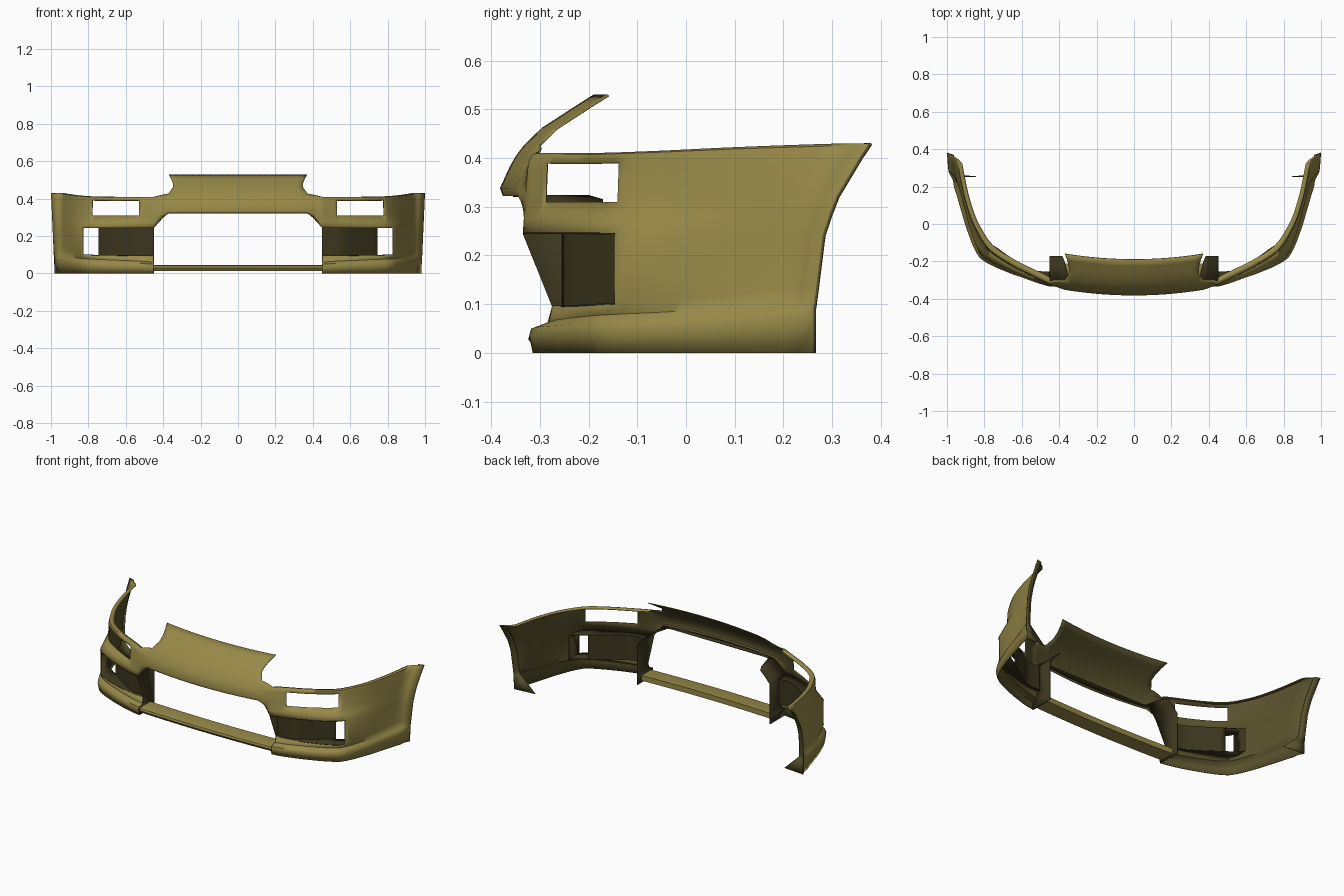
import bpy, bmesh, math
from mathutils import Vector as V

if "Cube" in bpy.data.objects:
    bpy.data.objects.remove(bpy.data.objects["Cube"])


def material(name, rgb):
    m = bpy.data.materials.new(name)
    m.diffuse_color = (*rgb, 1)
    m.use_nodes = True
    m.node_tree.nodes["Principled BSDF"].inputs["Base Color"].default_value = m.diffuse_color
    return m


paint = material("gold_paint", (.31, .25, .065))
inside = material("inner_face", (.1, .083, .026))
dark = material("duct_dark", (.045, .037, .013))


def spline(vals, t):
    # Catmull-Rom through a list of vectors, one unit of t per point
    n = len(vals) - 1
    k = min(max(int(t), 0), n - 1)
    f = t - k
    p1, p2 = vals[k], vals[k + 1]
    p0 = vals[k - 1] if k > 0 else p1 * 2 - p2
    p3 = vals[k + 2] if k + 2 <= n else p2 * 2 - p1
    return (p1 * 2 + (p2 - p0) * f + (p0 * 2 - p1 * 5 + p2 * 4 - p3) * f * f
            + (p1 * 3 - p0 - p2 * 3 + p3) * f ** 3) * 0.5


def lerp_table(tab, x):
    for (a, fa), (b, fb) in zip(tab, tab[1:]):
        if x <= b:
            return fa + (fb - fa) * max(0, (x - a) / (b - a))
    return tab[-1][1]


def grid(bm, cols, keep=lambda i, j: True):
    vs = [[bm.verts.new(p) for p in c] for c in cols]
    for i in range(len(cols) - 1):
        for j in range(len(cols[0]) - 1):
            if keep(i, j):
                bm.faces.new((vs[i][j], vs[i + 1][j], vs[i + 1][j + 1], vs[i][j + 1]))


def finish(name, bm, mats, thick=0.0, offset=-1, angle=52):
    bmesh.ops.remove_doubles(bm, verts=bm.verts, dist=0.0004)
    loose = [v for v in bm.verts if not v.link_faces]
    bmesh.ops.delete(bm, geom=loose, context='VERTS')
    me = bpy.data.meshes.new(name)
    bm.to_mesh(me)
    bm.free()
    for m in mats:
        me.materials.append(m)
    ob = bpy.data.objects.new(name, me)
    bpy.context.collection.objects.link(ob)
    bpy.ops.object.select_all(action='DESELECT')
    ob.select_set(True)
    bpy.context.view_layer.objects.active = ob
    bpy.ops.object.shade_smooth_by_angle(angle=math.radians(angle))
    m = ob.modifiers.new("mirror", 'MIRROR')
    m.use_clip = True
    if thick:
        s = ob.modifiers.new("thickness", 'SOLIDIFY')
        s.thickness, s.offset = thick, offset
        s.material_offset = len(mats) - 1
    return ob


# Plan line of the corner, from the inner duct edge round to the wheel arch
PLAN = [V(p) for p in ((.45, -.33), (.53, -.29), (.66, -.222), (.778, -.138),
                       (.852, -.02), (.902, .1), (.942, .22))]
# Each row of the skin: (height, outward offset) at front, duct edge and rear
ROWS = [[V(a), V(b), V(c)] for a, b, c in (
    ((0, -.015), (0, .056), (0, .02)),
    ((.035, -.008), (.045, .064), (.075, .022)),
    ((.05, -.012), (.062, .06), (.09, .016)),
    ((.06, -.045), (.078, .04), (.098, .004)),
    ((.095, -.055), (.1, .05), (.13, .0)),
    ((.245, .005), (.245, .05), (.24, .0)),
    ((.275, .003), (.274, .03), (.28, .0)),
    ((.31, -.002), (.31, .004), (.32, .0)),
    ((.39, -.006), (.39, 0), (.4, .0)),
    ((.406, -.014), (.409, -.006), (.425, -.002)),
    ((.41, -.024), (.412, -.016), (.43, -.012)),
    ((.405, -.045), (.407, -.035), (.425, -.025)))]
ARCH = [(0, .265), (.09, .265), (.25, .285), (.34, .32), (.43, .38)]


def side(i, row):
    p = spline(PLAN, i)
    t = (spline(PLAN, min(i + .05, 6)) - spline(PLAN, max(i - .05, 0))).normalized()
    n = V((t.y, -t.x)).lerp(V((0, -1)), max(0, 1 - i)).normalized()
    a, b, c = ROWS[row]
    z = spline(ROWS[row], i / 3).x
    # Offset grows evenly to the duct edge, then fades quickly to the rear
    off = a.y + (b.y - a.y) * i / 3 if i < 3 else c.y + (b.y - c.y) * (2 - i / 3) ** 1.7
    y = p.y + n.y * off
    if i > 4:
        y += (lerp_table(ARCH, z) - .06 - .22) * ((i - 4) / 2) ** 2
    return V((p.x + n.x * off, y, z))


def arch_edge(row):
    z = ROWS[row][2][0]
    return V((.98 + .045 * z, lerp_table(ARCH, z), z))


# Side skin with indicator and duct openings, flared at the wheel arch
N = 6
DUCT = 3 * N + 1
bm = bmesh.new()
NR = len(ROWS)
cols = [[side(k / N, r) for r in range(NR)] for k in range(6 * N + 1)]
flare = [arch_edge(r) for r in range(NR - 1)]
flare.append(flare[-1] + V((-.025, -.01, -.004)))
cols.append([c.lerp(f, .5) + V((-.006, 0, 0)) for c, f in zip(cols[-1], flare)])
cols.append(flare)
grid(bm, cols, lambda i, j: not (j == 4 and i < DUCT) and not (j == 7 and N <= i < 3 * N))

# Nose: centre profile blended into the first column of the side skin
NOSE = [(-.355, .322), (-.376, .322), (-.382, .338), (-.362, .382), (-.349, .405), (-.332, .427)]
HOOD = [(-.296, .462, .347), (-.262, .484, .348), (-.225, .508, .357), (-.19, .53, .37)]


def nose(x, r):
    y, z = NOSE[r]
    p = V((x, y + .03 * (x / .37) ** 2, z))
    w = max(0, (x - .372) / .078) ** 1.25
    q = side(0, r + 5)
    return V((x, p.y + (q.y - p.y) * w, p.z + (q.z - p.z) * w))


xs = [.372 * k / 12 for k in range(13)] + [.372 + .078 * k / 6 for k in range(1, 7)]
grid(bm, [[nose(x, r) for r in range(6)] for x in xs])

# Hood panel rising from the nose, waisted at its sides
hood = []
for k in range(13):
    f = k / 12
    col = [nose(.372 * f, 5)]
    for y, z, w in HOOD:
        col.append(V((w * f, y + .03 * f * f, z)))
    hood.append(col)
grid(bm, hood)
finish("bumper_skin", bm, [paint, inside], .004)

# Return walls around the central intake
bm = bmesh.new()
front = [nose(x, 0) for x in xs]
back = [V((p.x, -.315 + .145 * max(0, min(1, (p.x - .34) / .04)), p.z)) for p in front]
for r in range(4, -1, -1):
    p = side(0, r)
    front.append(p)
    back.append(V((p.x, -.17, p.z)))
grid(bm, [[a, b] for a, b in zip(front, back)])
finish("intake_wall", bm, [dark], .004, 0)

# Side duct: back panel, roof, floor and outer cheek
DEPTH = [(.45, .08), (.55, .055), (.74, .1), (.84, .1)]
bm = bmesh.new()
top = [side(k / N, 5) for k in range(DUCT + 1)]
low = [side(k / N, 4) for k in range(DUCT + 1)]
deep_top = [V((p.x, p.y + lerp_table(DEPTH, p.x), p.z)) for p in top]
deep_low = [V((p.x, p.y, q.z)) for p, q in zip(deep_top, low)]
panel = [(a, b) for a, b in zip(deep_low, deep_top) if a.x < .755]
grid(bm, [[a, b] for a, b in zip(top, deep_top)])
grid(bm, [[b, a] for a, b in zip(low, deep_low)])
grid(bm, [[a, b] for a, b in panel])
grid(bm, [[low[-1], top[-1]], [deep_low[-1], deep_top[-1]]])
finish("side_duct", bm, [dark], .003, 0, 35)

# Splitter bar across the bottom of the intake
bm = bmesh.new()
BAR = [(-.313, .012), (-.324, .028), (-.32, .04), (-.305, .044), (-.22, .044), (-.22, .012)]
cols = []
for k in range(9):
    f = k / 8
    cols.append([V((.452 * f, y + .012 * f * f, z)) for y, z in BAR + BAR[:1]])
grid(bm, cols)
bmesh.ops.remove_doubles(bm, verts=bm.verts, dist=.0004)
bmesh.ops.recalc_face_normals(bm, faces=bm.faces)
finish("splitter_bar", bm, [paint])

# Inward return along the wheel arch, widest at the foot
bm = bmesh.new()
edge = [arch_edge(r) for r in range(NR - 1)]
inner = []
for p in edge:
    foot = max(0, 1 - p.z / .1)
    inner.append(p - V((.035 + .1 * foot, .012, 0)))
grid(bm, [edge, inner])
finish("arch_return", bm, [inside], .004, 0)
